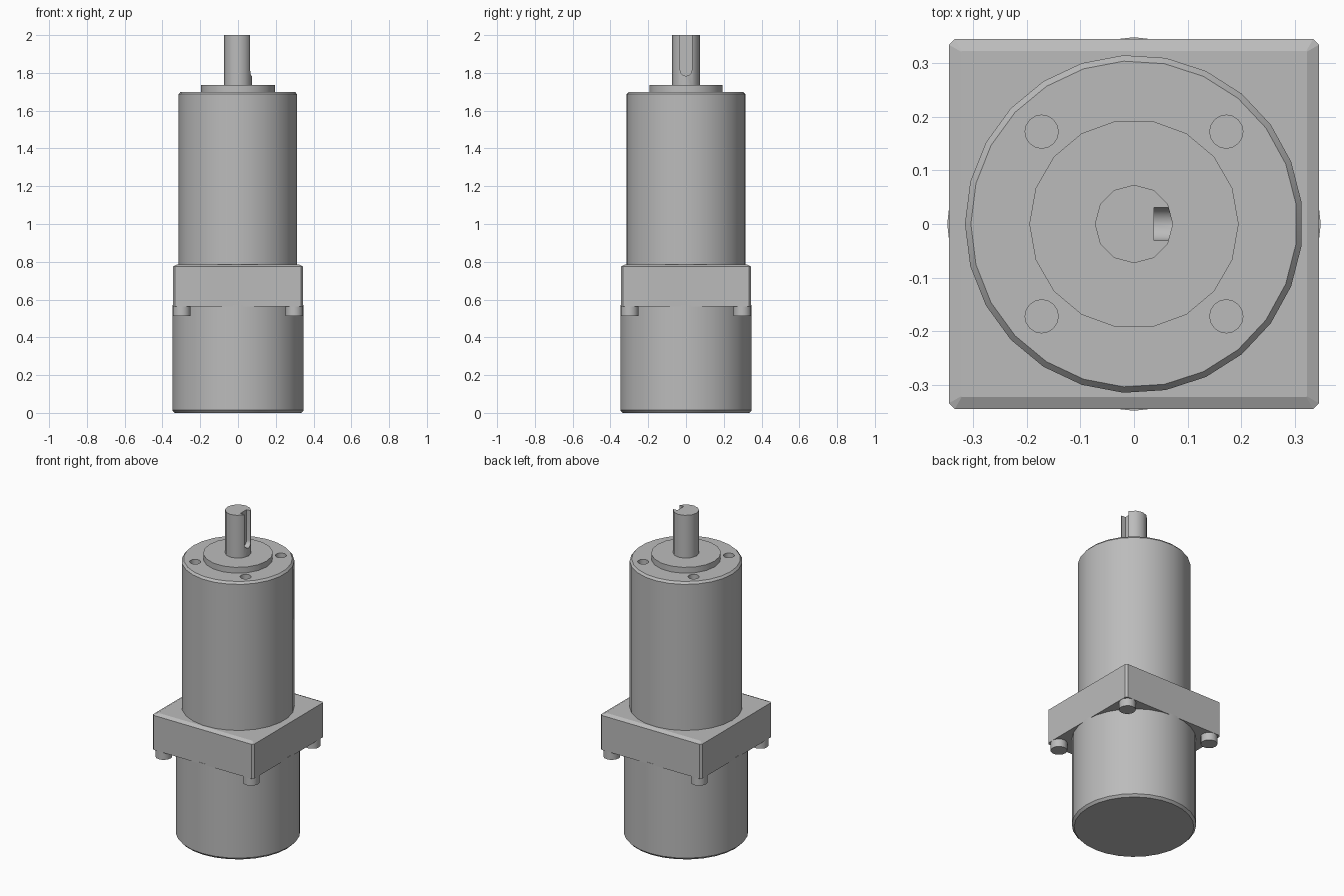
import bpy, bmesh, math

cube = bpy.data.objects.get("Cube")
if cube:
    bpy.data.objects.remove(cube, do_unlink=True)

steel = bpy.data.materials.new("steel_grey")
steel.use_nodes = True
GREY = (0.5, 0.5, 0.5, 1)
steel.diffuse_color = GREY
steel.node_tree.nodes["Principled BSDF"].inputs["Base Color"].default_value = GREY


def loft(name, rings):
    """Skin a stack of equal-length rings and cap both ends."""
    bm = bmesh.new()
    rows = [[bm.verts.new(p) for p in ring] for ring in rings]
    n = len(rows[0])
    for low, high in zip(rows, rows[1:]):
        for i in range(n):
            j = (i + 1) % n
            bm.faces.new((low[i], low[j], high[j], high[i]))
    bm.faces.new(rows[0][::-1])
    bm.faces.new(rows[-1])
    bmesh.ops.recalc_face_normals(bm, faces=bm.faces)
    mesh = bpy.data.meshes.new(name)
    bm.to_mesh(mesh)
    bm.free()
    mesh.materials.append(steel)
    obj = bpy.data.objects.new(name, mesh)
    bpy.context.collection.objects.link(obj)
    return obj


def turned(name, profile, sides, x=0, y=0):
    """Turn a (radius, height) profile around z, starting on the -x side."""
    angles = [math.pi + math.tau * i / sides for i in range(sides)]
    return loft(name, [[(x + r * math.cos(a), y + r * math.sin(a), z) for a in angles]
                       for r, z in profile])


def activate(obj):
    bpy.ops.object.select_all(action='DESELECT')
    obj.select_set(True)
    bpy.context.view_layer.objects.active = obj


def cut(obj, cutter):
    cutter.hide_render = True
    mod = obj.modifiers.new("cut", 'BOOLEAN')
    mod.operation = 'DIFFERENCE'
    mod.solver = 'EXACT'
    mod.object = cutter
    activate(obj)
    bpy.ops.object.modifier_apply(modifier=mod.name)
    bpy.data.objects.remove(cutter, do_unlink=True)


def square_ring(half, chamfer, z):
    c = half - chamfer
    return [(half, -c, z), (half, c, z), (c, half, z), (-c, half, z),
            (-half, c, z), (-half, -c, z), (-c, -half, z), (c, -half, z)]


corners = [(sx, sy) for sx in (-1, 1) for sy in (-1, 1)]

# Motor can below the flange
motor = turned("motor_can", [(0.335, 0), (0.348, 0.014), (0.348, 0.57)], 28)

# Square flange with chamfered top and corners
flange = loft("square_flange", [square_ring(0.345, 0.011, 0.562),
                                square_ring(0.345, 0.011, 0.775),
                                square_ring(0.322, 0.001, 0.786)])

# Gearbox housing with four blind mounting holes
housing = turned("gearbox_housing", [(0.315, 0.77), (0.315, 1.687), (0.304, 1.7)], 25)
for sx, sy in corners:
    cut(housing, turned("hole_cutter", [(0.031, 1.6), (0.031, 1.75)], 16,
                        sx * 0.172, sy * 0.172))

# Centring boss
boss = turned("centring_boss", [(0.195, 1.69), (0.195, 1.736)], 18)

# Output shaft with a round-ended keyway on the +x side
shaft = turned("output_shaft", [(0.073, 1.72), (0.073, 2.0)], 12)
arc = [math.pi + math.pi * i / 10 for i in range(11)]
slot = [(0.031 * math.cos(a), 1.815 + 0.031 * math.sin(a)) for a in arc]
slot += [(0.031, 2.05), (-0.031, 2.05)]
cut(shaft, loft("keyway_cutter", [[(x, y, z) for y, z in slot] for x in (0.037, 0.1)]))

parts = [motor, flange, housing, boss, shaft]

# Bolt heads under the flange corners
for sx, sy in corners:
    side = ("left" if sx > 0 else "right") + ("_back" if sy > 0 else "_front")
    parts.append(turned("bolt_head_" + side, [(0.047, 0.514), (0.047, 0.57)], 16,
                        sx * 0.298, sy * 0.298))

# Smooth the round walls, keep the edges crisp
for part in parts:
    activate(part)
    bpy.ops.object.shade_smooth_by_angle(angle=math.radians(31 if part != flange else 10))
